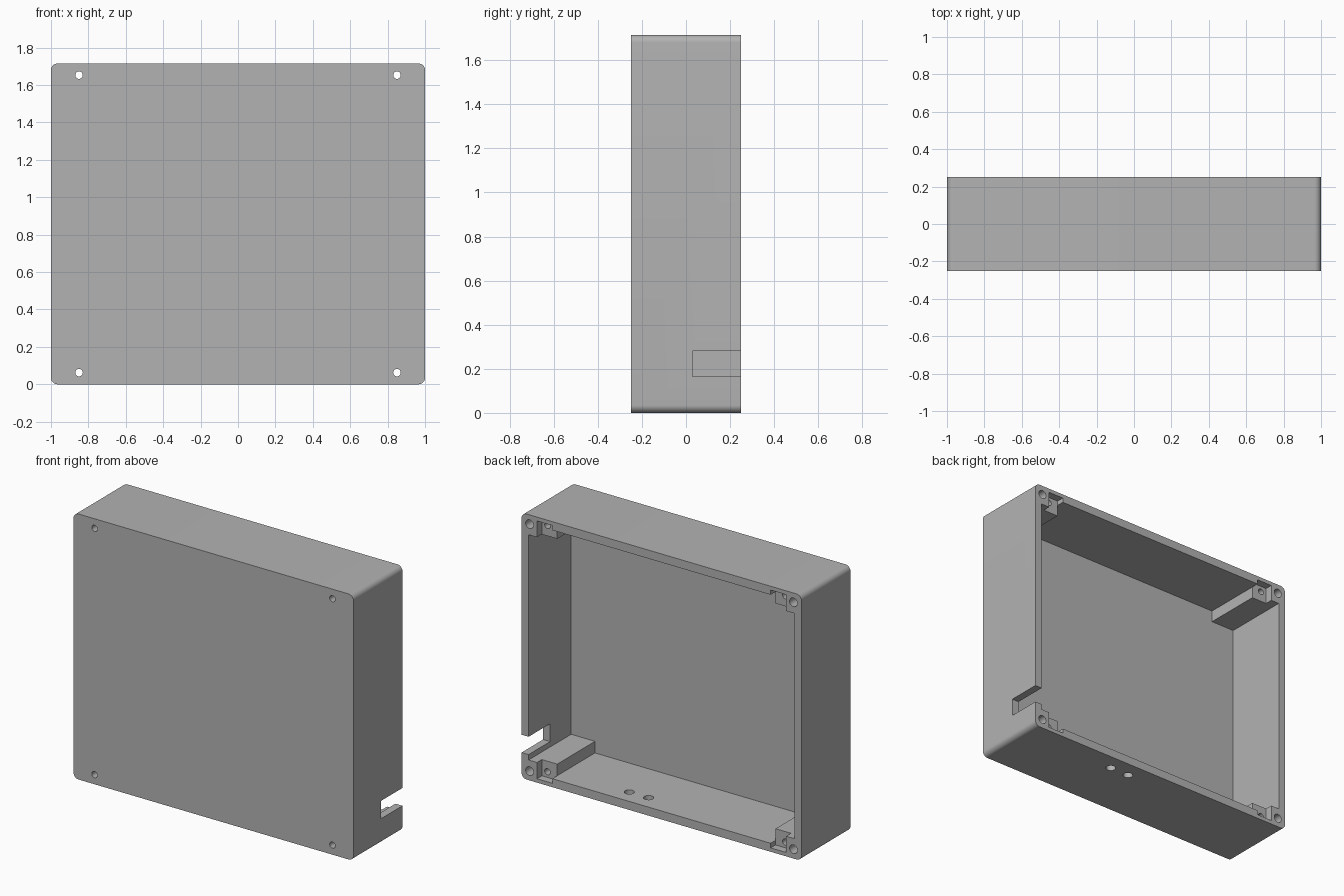
import bpy
import bmesh
from math import cos, sin, pi, radians

cube = bpy.data.objects.get("Cube")
if cube:
    bpy.data.objects.remove(cube, do_unlink=True)

H, D = 1.715, 0.25            # height, half depth
WALL_X, WALL_Z, PLATE = 0.05, 0.055, 0.065
POST_X, POST_Z = 0.78, 0.13   # inner limits of the corner posts
FILLET = 0.035

grey = bpy.data.materials.new("plain grey")
grey.use_nodes = True
colour = (0.45, 0.45, 0.45, 1)
grey.diffuse_color = colour
grey.node_tree.nodes["Principled BSDF"].inputs["Base Color"].default_value = colour


def prism(name, outline, start, end, axis="y"):
    """Extrude a closed outline along y (x, z points) or z (x, y points)."""
    bm = bmesh.new()
    place = (lambda a, b, t: (a, t, b)) if axis == "y" else (lambda a, b, t: (a, b, t))
    low = [bm.verts.new(place(a, b, start)) for a, b in outline]
    high = [bm.verts.new(place(a, b, end)) for a, b in outline]
    bm.faces.new(low)
    bm.faces.new(high)
    for i in range(len(outline)):
        j = (i + 1) % len(outline)
        bm.faces.new((low[i], low[j], high[j], high[i]))
    bmesh.ops.recalc_face_normals(bm, faces=bm.faces)
    mesh = bpy.data.meshes.new(name)
    bm.to_mesh(mesh)
    bm.free()
    mesh.materials.append(grey)
    ob = bpy.data.objects.new(name, mesh)
    bpy.context.collection.objects.link(ob)
    return ob


def circle(cx, cy, r, n=32):
    return [(cx + r * cos(2 * pi * i / n), cy + r * sin(2 * pi * i / n)) for i in range(n)]


def rectangle(x0, x1, z0, z1):
    return [(x0, z0), (x1, z0), (x1, z1), (x0, z1)]


def rounded_rectangle(half, height, r, steps=10):
    corners = [(half - r, r, -90), (half - r, height - r, 0),
               (r - half, height - r, 90), (r - half, r, 180)]
    return [(cx + r * cos(radians(a + 90 * k / steps)), cz + r * sin(radians(a + 90 * k / steps)))
            for cx, cz, a in corners for k in range(steps + 1)]


def cut(target, cutter):
    cutter.hide_render = True
    mod = target.modifiers.new("cut", "BOOLEAN")
    mod.operation = "DIFFERENCE"
    mod.solver = "EXACT"
    mod.object = cutter
    bpy.context.view_layer.objects.active = target
    bpy.ops.object.modifier_apply(modifier=mod.name)
    mesh = cutter.data
    bpy.data.objects.remove(cutter, do_unlink=True)
    bpy.data.meshes.remove(mesh)


# Box body with rounded long edges
body = prism("enclosure_body", rounded_rectangle(1, H, FILLET), -D, D)

# Cavity that leaves four full-depth corner posts
ix, lo, hi = 1 - WALL_X, WALL_Z, H - WALL_Z
px, plo, phi = POST_X, POST_Z, H - POST_Z
cavity = [(-px, lo), (px, lo), (px, plo), (ix, plo), (ix, phi), (px, phi),
          (px, hi), (-px, hi), (-px, phi), (-ix, phi), (-ix, plo), (-px, plo)]
cut(body, prism("cavity_cutter", cavity, PLATE - D, D + 0.1))

for side in (-1, 1):
    for top in (False, True):
        def z(v):
            return H - v if top else v
        # Stepped pocket, through hole and blind lid screw hole in each post
        cut(body, prism("pocket_cutter", rectangle(side * POST_X, side * 0.89, z(0.025), z(0.16)),
                        D - 0.05, D + 0.1))
        cut(body, prism("through_hole_cutter", circle(side * 0.85, z(0.062), 0.02), -D - 0.1, D + 0.1))
        cut(body, prism("lid_hole_cutter", circle(side * 0.943, z(0.06), 0.028), D - 0.3, D + 0.1))

# Cable slot in the side wall
cut(body, prism("slot_cutter", rectangle(0.9, 1.1, 0.165, 0.28), 0.03, D + 0.1))

# Two round holes in the bottom wall
for x in (0.305, 0.168):
    cut(body, prism("bottom_hole_cutter", circle(x, 0.142, 0.03), -0.1, 0.1, axis="z"))

# Smooth fillets and holes, sharp edges elsewhere
bpy.ops.object.select_all(action="DESELECT")
body.select_set(True)
bpy.context.view_layer.objects.active = body
bpy.ops.object.shade_smooth_by_angle(angle=radians(30))
